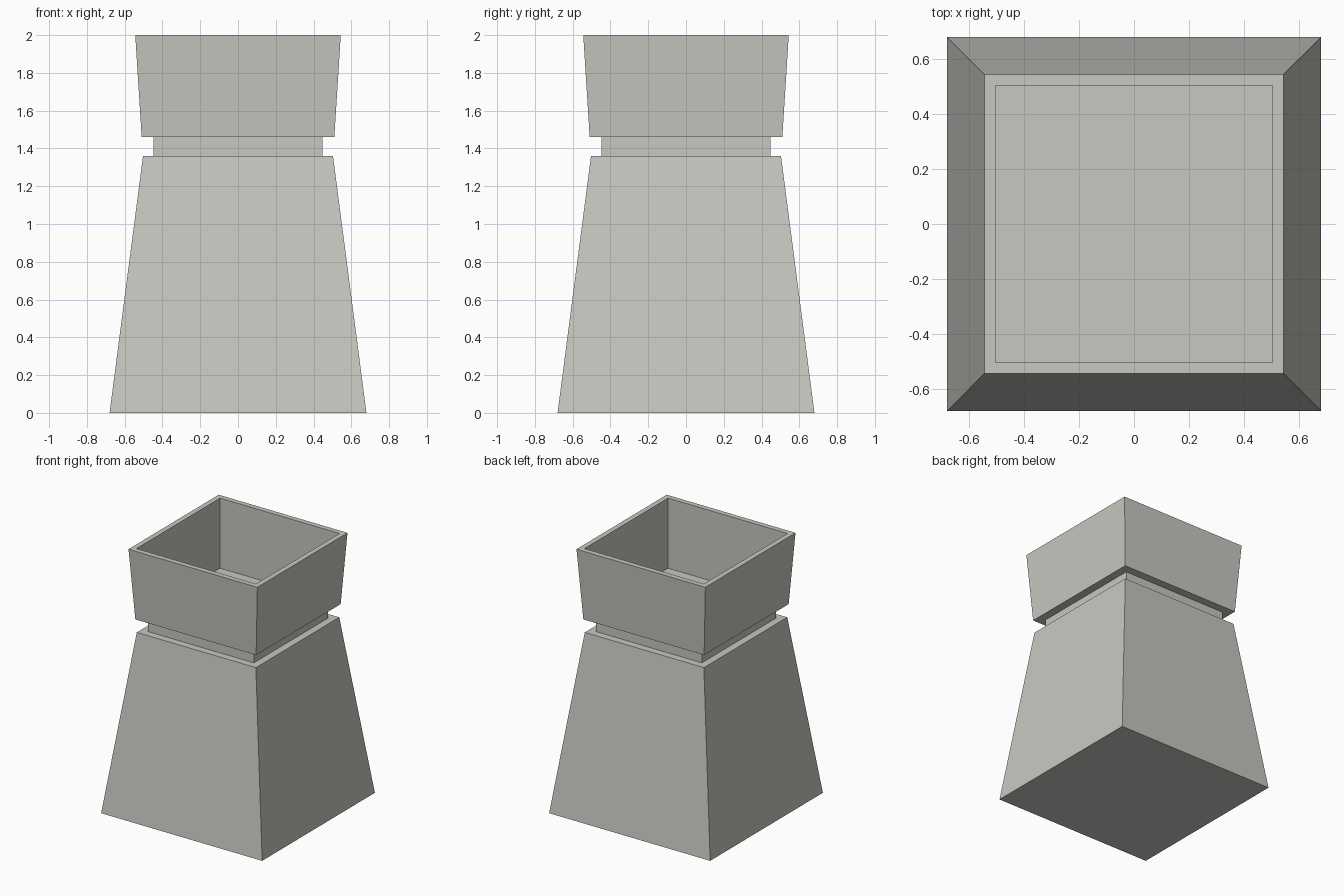
import bpy, bmesh

if "Cube" in bpy.data.objects:
    bpy.data.objects.remove(bpy.data.objects["Cube"])

stone = bpy.data.materials.new("warm_grey_stone")
stone.diffuse_color = (0.58, 0.57, 0.53, 1)
stone.use_nodes = True
stone.node_tree.nodes["Principled BSDF"].inputs["Base Color"].default_value = stone.diffuse_color


def square_loft(name, profile):
    """Closed solid made of square rings given as (half width, z)."""
    bm = bmesh.new()
    rings = [[bm.verts.new((sx * h, sy * h, z))
              for sx, sy in ((-1, -1), (1, -1), (1, 1), (-1, 1))]
             for h, z in profile]
    for low, high in zip(rings, rings[1:]):
        for i in range(4):
            j = (i + 1) % 4
            bm.faces.new((low[i], low[j], high[j], high[i]))
    bm.faces.new(rings[0][::-1])
    bm.faces.new(rings[-1])
    bmesh.ops.recalc_face_normals(bm, faces=bm.faces)
    mesh = bpy.data.meshes.new(name)
    bm.to_mesh(mesh)
    bm.free()
    mesh.materials.append(stone)
    obj = bpy.data.objects.new(name, mesh)
    bpy.context.collection.objects.link(obj)
    return obj


# Tapered pedestal
square_loft("pedestal", [(0.68, 0), (0.503, 1.36)])
# Recessed neck, its ends slightly sunk into the neighbouring parts
square_loft("neck", [(0.447, 1.355), (0.447, 1.462)])
# Flared planter box with a straight-sided cavity
square_loft("planter_box", [(0.51, 1.46), (0.544, 2.0), (0.504, 2.0), (0.504, 1.465)])
